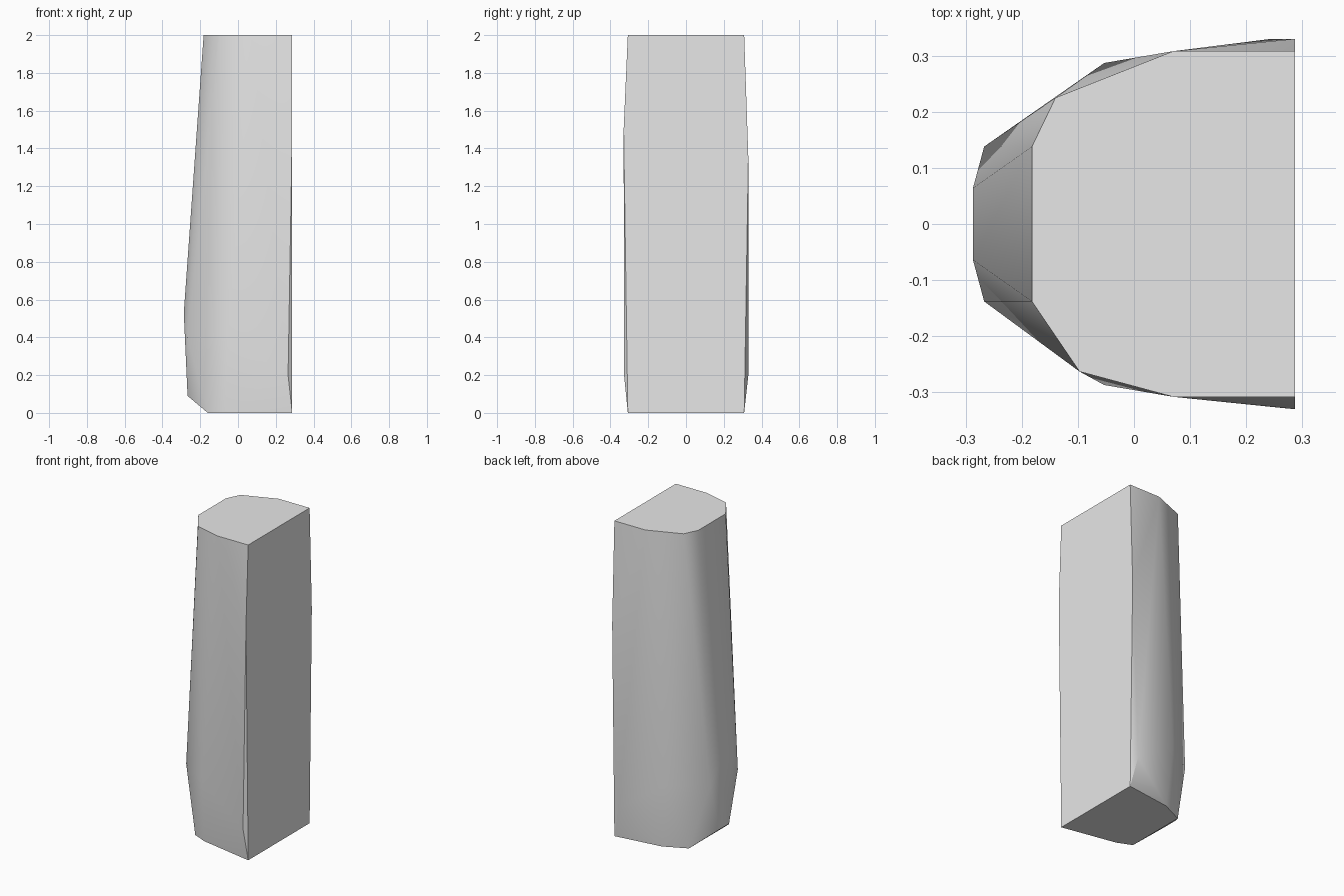
import bpy
import bmesh

# Remove the default cube if the scene has it
default_cube = bpy.data.objects.get("Cube")
if default_cube:
    bpy.data.objects.remove(default_cube, do_unlink=True)


def make_material(name, color):
    material = bpy.data.materials.new(name)
    material.use_nodes = True
    material.diffuse_color = color
    shader = material.node_tree.nodes["Principled BSDF"]
    shader.inputs["Base Color"].default_value = color
    return material


def mirrored(points):
    """Return each point together with its twin across the y axis."""
    return [(x, side * y, z) for x, y, z in points for side in (-1, 1)]


def hull_object(name, points, material):
    """Wrap a convex block around the given corner points."""
    bm = bmesh.new()
    for point in points:
        bm.verts.new(point)
    result = bmesh.ops.convex_hull(bm, input=bm.verts[:])
    loose = set(result["geom_interior"]) | set(result["geom_unused"])
    unused = [item for item in loose if isinstance(item, bmesh.types.BMVert)]
    bmesh.ops.delete(bm, geom=unused, context="VERTS")
    # Merge the triangles of the flat top, bottom and side into clean faces
    bmesh.ops.dissolve_limit(bm, angle_limit=0.002, verts=bm.verts[:], edges=bm.edges[:])
    bmesh.ops.recalc_face_normals(bm, faces=bm.faces[:])
    mesh = bpy.data.meshes.new(name)
    bm.to_mesh(mesh)
    bm.free()
    mesh.materials.append(material)
    obj = bpy.data.objects.new(name, mesh)
    bpy.context.collection.objects.link(obj)
    return obj


# Flat top: mirrored corners, then the two uneven shoulder corners
top = mirrored([(0.287, 0.308, 2), (0.07, 0.308, 2), (-0.182, 0.138, 2)])
top += [(-0.14, 0.225, 2), (-0.097, -0.263, 2)]

# Flat bottom, slightly narrower on the rounded side
bottom = mirrored([(0.287, 0.308, 0), (-0.16, 0.2, 0)])
bottom += [(-0.017, 0.267, 0), (-0.068, -0.24, 0)]

# Bulging middle: rounded nose, cheeks and the long side edges
nose = mirrored([(-0.287, 0.064, 0.53), (-0.267, 0.138, 0.4), (-0.267, 0.05, 0.09)])
cheeks = mirrored([(-0.053, 0.287, 0.4)])
edges = [
    (0.265, -0.328, 0.2), (0.287, -0.33, 1.5),
    (0.245, 0.33, 0.2), (0.287, 0.33, 1.35),
]

grey = make_material("light grey", (0.8, 0.8, 0.8, 1))
block = hull_object("tapered_block", top + bottom + nose + cheeks + edges, grey)

# Soft shading on the rounded side, crisp rims elsewhere
bpy.ops.object.select_all(action="DESELECT")
block.select_set(True)
bpy.context.view_layer.objects.active = block
bpy.ops.object.shade_smooth_by_angle(angle=0.52)
